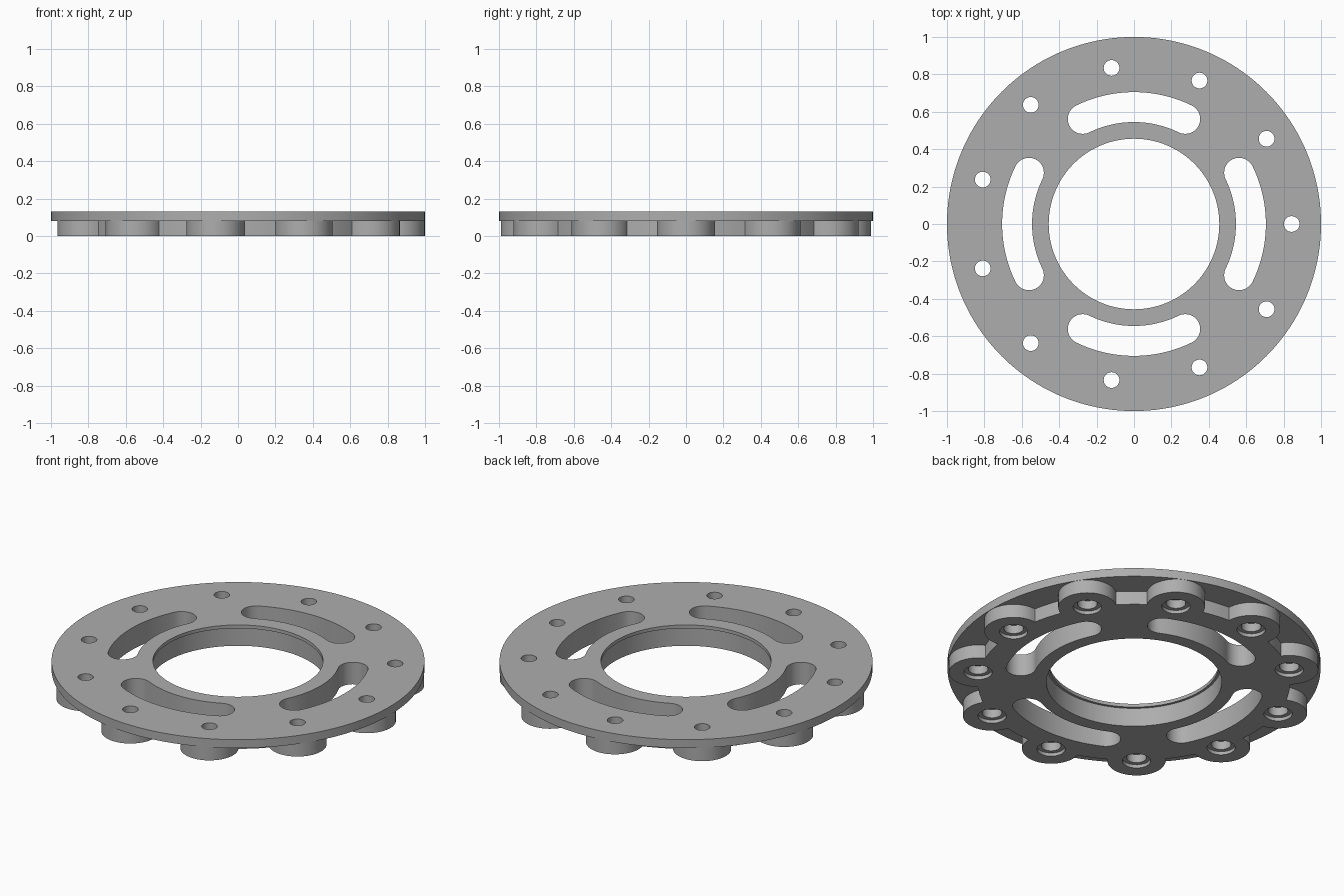
import bpy, bmesh, math

if "Cube" in bpy.data.objects:
    bpy.data.objects.remove(bpy.data.objects["Cube"])

N = 11            # lobes and bolt holes
R_BOLT = 0.843    # bolt circle radius

grey = bpy.data.materials.new("grey metal")
grey.diffuse_color = (0.42, 0.42, 0.42, 1)
grey.use_nodes = True
grey.node_tree.nodes["Principled BSDF"].inputs["Base Color"].default_value = grey.diffuse_color


def finish(name, bm):
    bmesh.ops.recalc_face_normals(bm, faces=bm.faces)
    me = bpy.data.meshes.new(name)
    bm.to_mesh(me)
    bm.free()
    ob = bpy.data.objects.new(name, me)
    me.materials.append(grey)
    bpy.context.collection.objects.link(ob)
    return ob


def prism(bm, pts, z0, z1):
    """Extrude a flat outline from z0 to z1."""
    f = bm.faces.new([bm.verts.new((x, y, z0)) for x, y in pts])
    up = bmesh.ops.extrude_face_region(bm, geom=[f])["geom"]
    bmesh.ops.translate(bm, vec=(0, 0, z1 - z0),
                        verts=[v for v in up if isinstance(v, bmesh.types.BMVert)])


def arc(r, a0, a1, n, cx=0, cy=0):
    return [(cx + r * math.cos(a0 + (a1 - a0) * i / n),
             cy + r * math.sin(a0 + (a1 - a0) * i / n)) for i in range(n + 1)]


def circle(r, n, cx=0, cy=0):
    return arc(r, 0, math.tau, n, cx, cy)[:-1]


def lathe(bm, profile, n, cx=0, cy=0):
    """Closed stepped plug from (radius, z) pairs, bottom to top."""
    rings = [[bm.verts.new((x, y, z)) for x, y in circle(r, n, cx, cy)] for r, z in profile]
    for a, b in zip(rings, rings[1:]):
        for i in range(n):
            j = (i + 1) % n
            bm.faces.new((a[i], a[j], b[j], b[i]))
    bm.faces.new(rings[0][::-1])
    bm.faces.new(rings[-1])


def boolean(target, tool, op):
    m = target.modifiers.new(op.lower(), "BOOLEAN")
    m.operation, m.solver, m.object = op, "EXACT", tool
    m.use_self = True
    tool.hide_render = True
    bpy.context.view_layer.objects.active = target
    bpy.ops.object.modifier_apply(modifier=m.name)
    bpy.data.objects.remove(tool)


bolts = [(R_BOLT * math.cos(k * math.tau / N), R_BOLT * math.sin(k * math.tau / N))
         for k in range(N)]

# top plate
bm = bmesh.new()
prism(bm, circle(1.0, 160), 0.08, 0.13)
plate = finish("flange_plate", bm)

# lower hub with a lobe around every bolt, as one scalloped outline
LOBE, HUB = 0.156, 0.838
step = math.tau / N
cosv = (R_BOLT**2 + HUB**2 - LOBE**2) / (2 * R_BOLT * HUB)
half = math.acos(cosv)                       # where lobe meets hub
beta = math.atan2(HUB * math.sin(half), HUB * cosv - R_BOLT)
outline = []
for k, (x, y) in enumerate(bolts):
    a = k * step
    outline += arc(LOBE, a - beta, a + beta, 24, x, y)
    outline += arc(HUB, a + half, a + step - half, 4)[1:-1]
bm = bmesh.new()
prism(bm, outline, 0.0, 0.1)
boolean(plate, finish("lobed_hub", bm), "UNION")

# bore with thin top lip, and stepped bolt holes
bm = bmesh.new()
lathe(bm, [(0.47, -0.1), (0.47, 0.11), (0.456, 0.11), (0.456, 0.2)], 128)
for x, y in bolts:
    lathe(bm, [(0.076, -0.1), (0.076, 0.02), (0.053, 0.02), (0.053, 0.07),
               (0.042, 0.07), (0.042, 0.2)], 32, x, y)

# four curved slots with round ends
MID, W, SPAN = 0.625, 0.08, math.radians(26)
for k in range(4):
    c = k * math.pi / 2
    a0, a1 = c - SPAN, c + SPAN
    pts = arc(MID + W, a0, a1, 24)
    pts += arc(W, a1, a1 + math.pi, 14, MID * math.cos(a1), MID * math.sin(a1))[1:-1]
    pts += arc(MID - W, a1, a0, 24)
    pts += arc(W, a0 + math.pi, a0 + math.tau, 14, MID * math.cos(a0), MID * math.sin(a0))[1:-1]
    prism(bm, pts, -0.1, 0.2)
boolean(plate, finish("cutters", bm), "DIFFERENCE")

# smooth curved walls, sharp rims
bpy.ops.object.select_all(action="DESELECT")
plate.select_set(True)
bpy.context.view_layer.objects.active = plate
bpy.ops.object.shade_smooth_by_angle(angle=math.radians(30))
